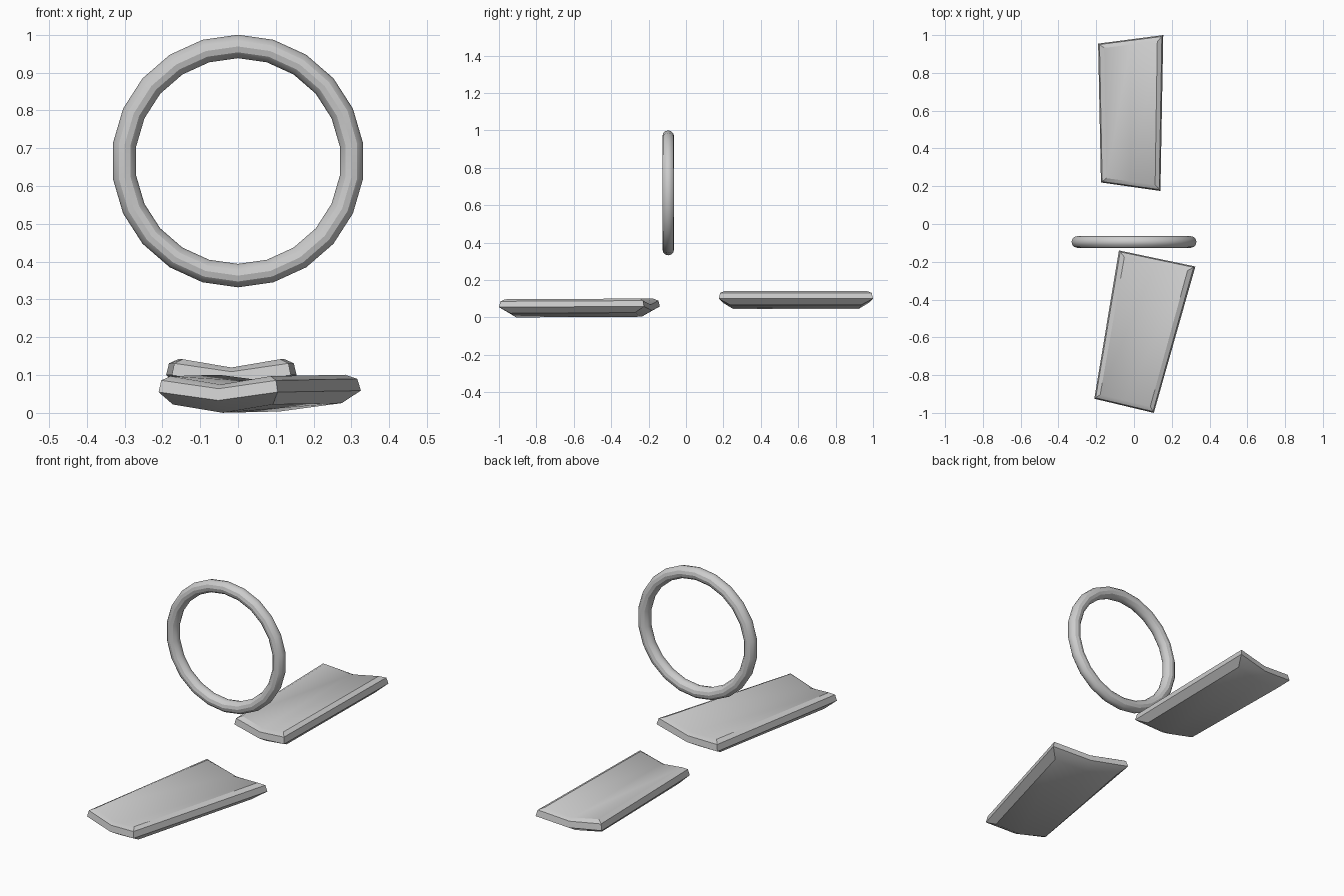
import bpy
import bmesh
import math

cube = bpy.data.objects.get("Cube")
if cube:
    bpy.data.objects.remove(cube, do_unlink=True)

GREY = (0.6, 0.6, 0.6, 1.0)
grey = bpy.data.materials.new("light grey")
grey.use_nodes = True
grey.diffuse_color = GREY
grey.node_tree.nodes["Principled BSDF"].inputs["Base Color"].default_value = GREY


def finish(obj):
    obj.data.materials.append(grey)
    bpy.ops.object.select_all(action='DESELECT')
    obj.select_set(True)
    bpy.context.view_layer.objects.active = obj
    bpy.ops.object.shade_smooth_by_angle(angle=math.radians(30))


# Edge profile from underside to top: side inset, end inset, height
PROFILE = [(0.032, 0.055, 0.0), (0.0, 0.0, 0.033),
           (0.007, 0.006, 0.064), (0.03, 0.028, 0.075)]
SAG = 0.022  # how far the centre line lies below the long edges


def platform(name, corners, base, tilt):
    """Tapered slab with a shallow V section and chamfered rim.
    Corners: front left edge, front right, back right, back left in plan."""
    fl, fr, br, bl = corners
    length = (bl[1] + br[1] - fl[1] - fr[1]) / 2
    width = (fr[0] + br[0] - fl[0] - bl[0]) / 2

    def point(u, v, z):
        x, y = [(fl[i] * (1 - u) + fr[i] * u) * (1 - v)
                + (bl[i] * (1 - u) + br[i] * u) * v for i in (0, 1)]
        return x, y, base + z + tilt * v

    bm = bmesh.new()
    rings = []
    for side, end, z in PROFILE:
        a, b = side / width, end / length
        path = [(a, b), (0.5, b), (1 - a, b),
                (1 - a, 1 - b), (0.5, 1 - b), (a, 1 - b)]
        rings.append([bm.verts.new(point(u, v, z + (0 if u == 0.5 else SAG)))
                      for u, v in path])
    # Rim bands
    for low, high in zip(rings, rings[1:]):
        for i in range(6):
            j = (i + 1) % 6
            bm.faces.new((low[i], low[j], high[j], high[i]))
    # Two wings each for the underside and the top
    for ring in (rings[0], rings[-1]):
        bm.faces.new((ring[0], ring[1], ring[4], ring[5]))
        bm.faces.new((ring[1], ring[2], ring[3], ring[4]))
    bmesh.ops.recalc_face_normals(bm, faces=bm.faces)
    mesh = bpy.data.meshes.new(name)
    bm.to_mesh(mesh)
    bm.free()
    obj = bpy.data.objects.new(name, mesh)
    bpy.context.collection.objects.link(obj)
    finish(obj)


platform("front_platform",
         [(-0.21, -0.925), (0.105, -1.0), (0.325, -0.225), (-0.08, -0.14)],
         0.0, 0.004)
platform("rear_platform",
         [(-0.175, 0.22), (0.14, 0.175), (0.155, 1.0), (-0.19, 0.955)],
         0.061 - 0.016, 0.0)

# Upright hoop
bpy.ops.mesh.primitive_torus_add(
    major_segments=22, minor_segments=12, major_radius=0.303, minor_radius=0.031,
    location=(0, -0.095, 0.666), rotation=(math.pi / 2, math.pi / 2, 0))
hoop = bpy.context.object
hoop.name = "hoop"
finish(hoop)
